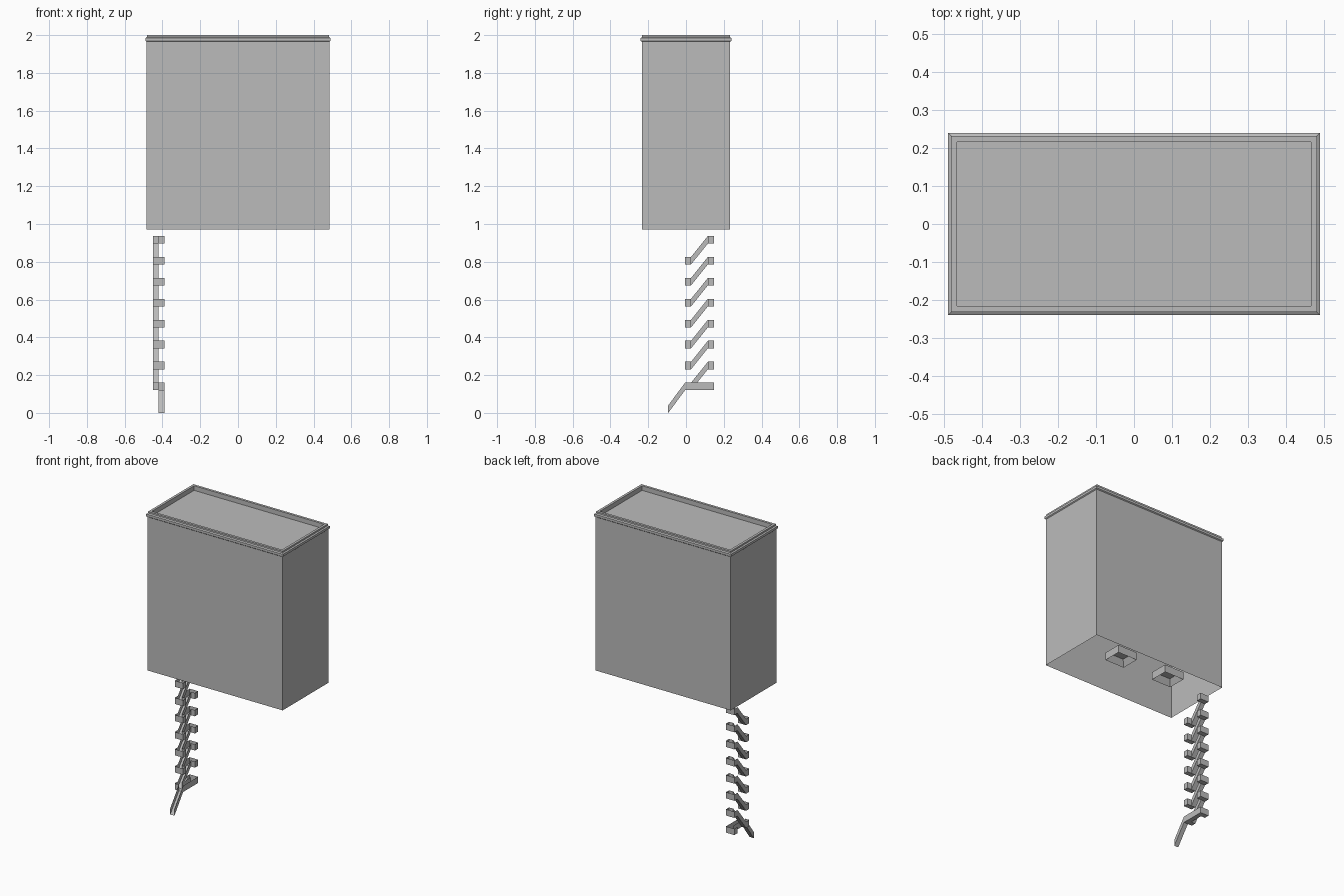
import bpy, bmesh

cube = bpy.data.objects.get("Cube")
if cube:
    bpy.data.objects.remove(cube, do_unlink=True)

gray = bpy.data.materials.new("plain_gray")
gray.use_nodes = True
COLOR = (0.5, 0.5, 0.5, 1)
gray.diffuse_color = COLOR
gray.node_tree.nodes["Principled BSDF"].inputs["Base Color"].default_value = COLOR


def finish(name, bm):
    bmesh.ops.remove_doubles(bm, verts=bm.verts, dist=0.0001)
    mesh = bpy.data.meshes.new(name)
    bm.to_mesh(mesh)
    bm.free()
    mesh.materials.append(gray)
    obj = bpy.data.objects.new(name, mesh)
    bpy.context.collection.objects.link(obj)
    return obj


def face(bm, points):
    return bm.faces.new([bm.verts.new(p) for p in points])


def rect_ring(bm, hx, hy, z):
    return [bm.verts.new((sx * hx, sy * hy, z))
            for sx, sy in ((-1, -1), (1, -1), (1, 1), (-1, 1))]


def trough(bm, x0, x1, start, end, closed_start=False, closed_end=False):
    """Floor with railing sheets, running between two (y, z) points."""
    (y0, z0), (y1, z1) = start, end
    face(bm, [(x0, y0, z0), (x1, y0, z0), (x1, y1, z1), (x0, y1, z1)])
    for x in (x0, x1):
        face(bm, [(x, y0, z0), (x, y1, z1), (x, y1, z1 + RAIL), (x, y0, z0 + RAIL)])
    for closed, (y, z) in ((closed_start, start), (closed_end, end)):
        if closed:
            face(bm, [(x0, y, z), (x1, y, z), (x1, y, z + RAIL), (x0, y, z + RAIL)])


# Building shell: open below, cornice lip, parapet and sunken roof
bm = bmesh.new()
profile = [(0, 0.97), (0, 1.965), (0.006, 1.97), (0.006, 1.985),
           (-0.002, 1.99), (-0.002, 2.0), (-0.018, 2.0), (-0.018, 1.97)]
rings = [rect_ring(bm, 0.484 + d, 0.234 + d, z) for d, z in profile]
for low, high in zip(rings, rings[1:]):
    for i in range(4):
        j = (i + 1) % 4
        bm.faces.new((low[i], low[j], high[j], high[i]))
bm.faces.new(rings[-1])
finish("building_shell", bm)

# Two small hollow vent boxes inside, open below
for name, x in (("left_vent", 0.1), ("right_vent", -0.26)):
    bm = bmesh.new()
    bmesh.ops.create_cube(bm, size=1)
    for v in bm.verts:
        v.co = (x + v.co.x * 0.14, v.co.y * 0.12, 1.07 + v.co.z * 0.05)
    bottom = [f for f in bm.faces if f.normal.z < -0.5]
    inner = bmesh.ops.inset_region(bm, faces=bottom, thickness=0.03)
    for v in bottom[0].verts:
        v.co.z += 0.04
    finish(name, bm)

# Fire escape dimensions
RAIL = 0.04
STEP = 0.111
BASE = 0.12
OUT, MID, INN = -0.45, -0.42, -0.39
FRONT, FRONT_IN, BACK_IN, BACK = -0.005, 0.027, 0.116, 0.148

# Flights with a front and a back landing on each storey
bm = bmesh.new()
for n in range(7):
    z = BASE + n * STEP
    trough(bm, OUT, MID, (FRONT_IN, z), (BACK_IN, z + STEP))
finish("stair_flights", bm)

bm = bmesh.new()
for n in range(8):
    z = BASE + n * STEP
    if 0 < n < 7:
        trough(bm, OUT, INN, (FRONT, z), (FRONT_IN, z), closed_start=True)
    if n > 0:
        trough(bm, OUT, INN, (BACK_IN, z), (BACK, z), closed_end=True)
    # Half railing beside each flight
    for y, levels in ((FRONT_IN, range(1, 7)), (BACK_IN, range(1, 8))):
        if n in levels:
            face(bm, [(MID, y, z), (INN, y, z), (INN, y, z + RAIL), (MID, y, z + RAIL)])
finish("stair_landings", bm)

# Lowest platform with its walkway, and the ladder down to the ground
bm = bmesh.new()
trough(bm, OUT, INN, (FRONT, BASE), (FRONT_IN, BASE))
face(bm, [(OUT, FRONT, BASE), (MID, FRONT, BASE),
          (MID, FRONT, BASE + RAIL), (OUT, FRONT, BASE + RAIL)])
trough(bm, MID, INN, (FRONT_IN, BASE), (BACK_IN, BASE))
trough(bm, OUT, INN, (BACK_IN, BASE), (BACK, BASE), closed_end=True)
finish("lowest_platform", bm)

bm = bmesh.new()
trough(bm, MID, INN, (-0.094, 0), (FRONT, BASE))
finish("ground_ladder", bm)
